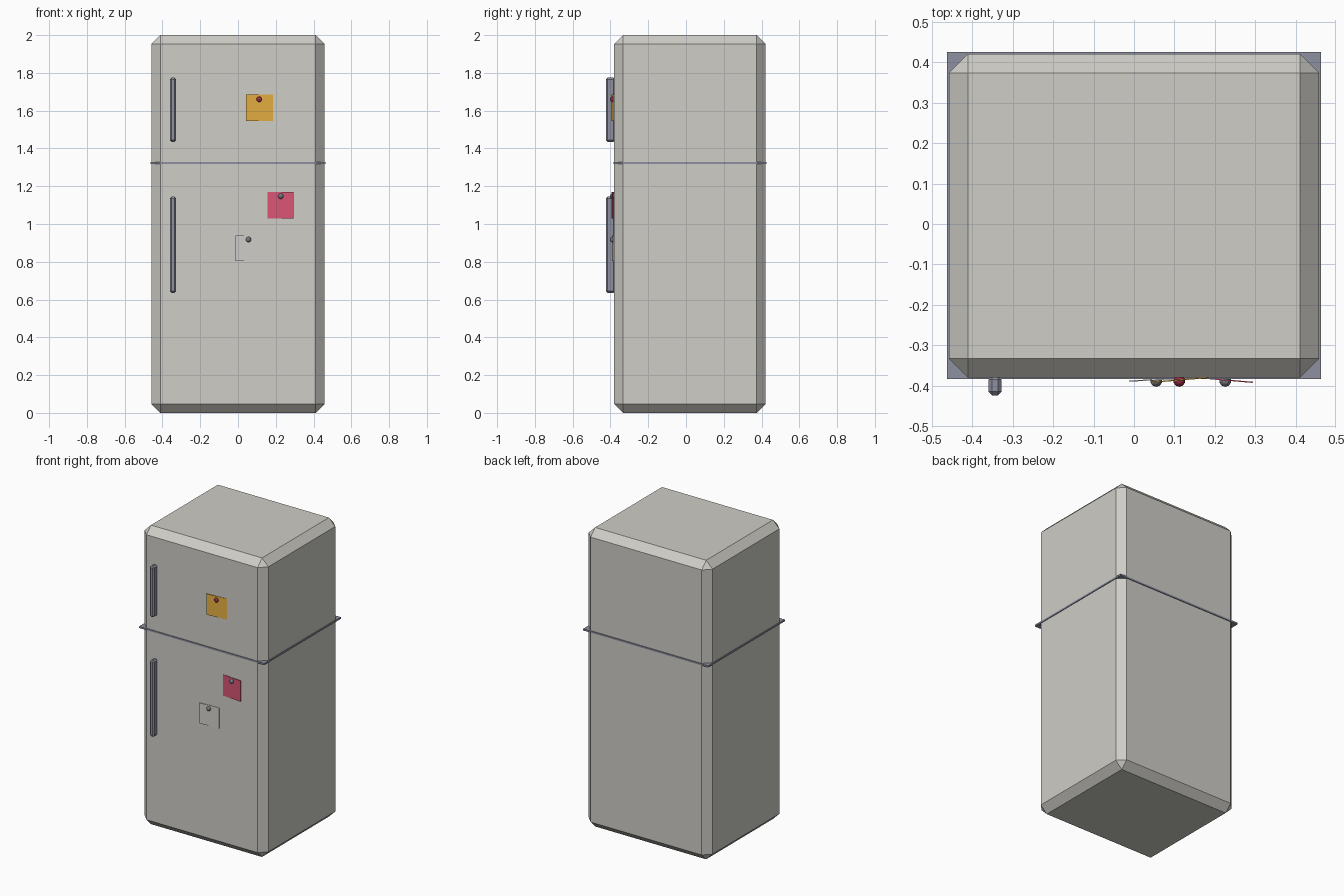
import bpy, math
from mathutils import Matrix

if "Cube" in bpy.data.objects:
    bpy.data.objects.remove(bpy.data.objects["Cube"])


def material(name, rgb):
    m = bpy.data.materials.new(name)
    m.diffuse_color = (*rgb, 1)
    m.use_nodes = True
    m.node_tree.nodes["Principled BSDF"].inputs["Base Color"].default_value = m.diffuse_color
    return m


ENAMEL = material("warm_grey_enamel", (0.62, 0.61, 0.565))
METAL = material("blue_grey_metal", (0.27, 0.285, 0.35))
YELLOW = material("yellow_paper", (0.78, 0.43, 0.052))
PINK = material("pink_paper", (0.69, 0.092, 0.18))
WHITE = material("pale_paper", (0.64, 0.63, 0.59))
RED = material("red_magnet", (0.33, 0.025, 0.06))
GREY = material("grey_magnet", (0.2, 0.205, 0.23))


def box(name, lo, hi, mat, bevel=0.0):
    """Box between two corners, with optional single-segment chamfer."""
    size = [b - a for a, b in zip(lo, hi)]
    mid = [(a + b) / 2 for a, b in zip(lo, hi)]
    bpy.ops.mesh.primitive_cube_add(size=1, location=mid)
    ob = bpy.context.object
    ob.name = name
    ob.data.transform(Matrix.Diagonal((*size, 1)))
    ob.data.materials.append(mat)
    if bevel:
        mod = ob.modifiers.new("chamfer", 'BEVEL')
        mod.width = bevel
        mod.segments = 1
        mod.limit_method = 'NONE'
    return ob


# Cabinet and the thin strip between freezer and fridge
box("cabinet", (-0.458, -0.38, 0), (0.458, 0.421, 2), ENAMEL, 0.047)
box("door_gap_strip", (-0.463, -0.384, 1.317), (0.463, 0.426, 1.328), METAL)

# Door handles
for name, z0, z1 in (("freezer_handle", 1.435, 1.775),
                     ("fridge_handle", 0.635, 1.145)):
    box(name, (-0.36, -0.424, z0), (-0.328, -0.376, z1), METAL, 0.009)

# Paper notes, each slightly turned from the door and held by a round magnet:
# name, left x, right x, left y, right y, bottom z, top z, paper, magnet x, z, magnet material
NOTES = (
    ("freezer_note", 0.042, 0.184, -0.392, -0.380, 1.545, 1.685, YELLOW, 0.112, 1.660, RED),
    ("upper_fridge_note", 0.155, 0.294, -0.380, -0.392, 1.03, 1.17, PINK, 0.226, 1.147, GREY),
    ("lower_fridge_note", -0.012, 0.128, -0.389, -0.381, 0.803, 0.94, WHITE, 0.055, 0.918, GREY),
)
for name, x0, x1, y0, y1, z0, z1, paper, mx, mz, mag in NOTES:
    w = math.hypot(x1 - x0, y1 - y0) / 2
    h = (z1 - z0) / 2
    note = box(name, (-w, -0.0015, -h), (w, 0.0015, h), paper)
    note.location = ((x0 + x1) / 2, (y0 + y1) / 2, (z0 + z1) / 2)
    note.rotation_euler.z = math.atan2(y1 - y0, x1 - x0)
    bpy.ops.mesh.primitive_uv_sphere_add(segments=10, ring_count=6, radius=0.015,
                                         location=(mx, -0.388, mz))
    magnet = bpy.context.object
    magnet.name = name + "_magnet"
    magnet.data.materials.append(mag)
